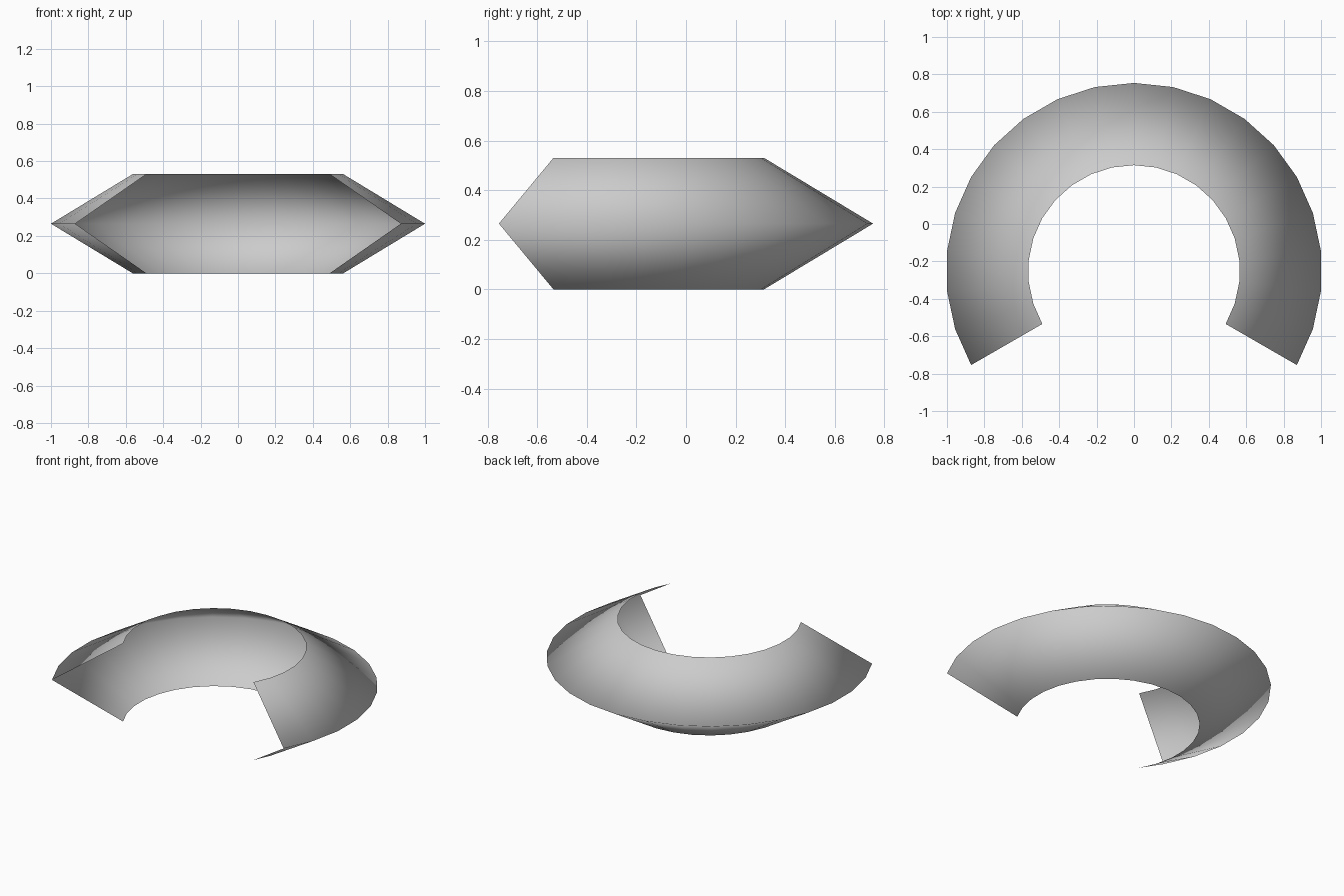
import bpy
import bmesh
from math import radians, cos, sin
from mathutils import Vector, Matrix

cube = bpy.data.objects.get("Cube")
if cube:
    bpy.data.objects.remove(cube, do_unlink=True)

OUTER, INNER, HEIGHT = 1.0055, 0.566, 0.53
SWEEP, STEPS = 240, 20
CENTRE = Vector((0, -OUTER / 4, 0))

# Plain grey material
grey = bpy.data.materials.new("plain_grey")
grey.use_nodes = True
colour = (0.6, 0.6, 0.6, 1)
grey.diffuse_color = colour
grey.node_tree.nodes["Principled BSDF"].inputs["Base Color"].default_value = colour

# Open V profile, placed at the +x end of the arc
bm = bmesh.new()
start = Matrix.Rotation(radians(-30), 4, 'Z')
profile = [(INNER, 0, 0), (OUTER, 0, HEIGHT / 2), (INNER, 0, HEIGHT)]
verts = [bm.verts.new(CENTRE + start @ Vector(p)) for p in profile]
edges = [bm.edges.new(pair) for pair in zip(verts, verts[1:])]

# Sweep the profile around the arc
bmesh.ops.spin(bm, geom=verts + edges, cent=CENTRE, axis=(0, 0, 1),
               angle=radians(SWEEP), steps=STEPS, use_duplicate=False)
bmesh.ops.recalc_face_normals(bm, faces=bm.faces)

# Point the faces away from the arc's centre
bm.faces.ensure_lookup_table()
face = bm.faces[0]
if face.normal.dot(face.calc_center_median() - CENTRE - Vector((0, 0, HEIGHT / 2))) < 0:
    bmesh.ops.reverse_faces(bm, faces=bm.faces)
for face in bm.faces:
    face.smooth = True

mesh = bpy.data.meshes.new("curved_channel")
bm.to_mesh(mesh)
bm.free()
mesh.materials.append(grey)
channel = bpy.data.objects.new("curved_channel", mesh)
bpy.context.collection.objects.link(channel)
